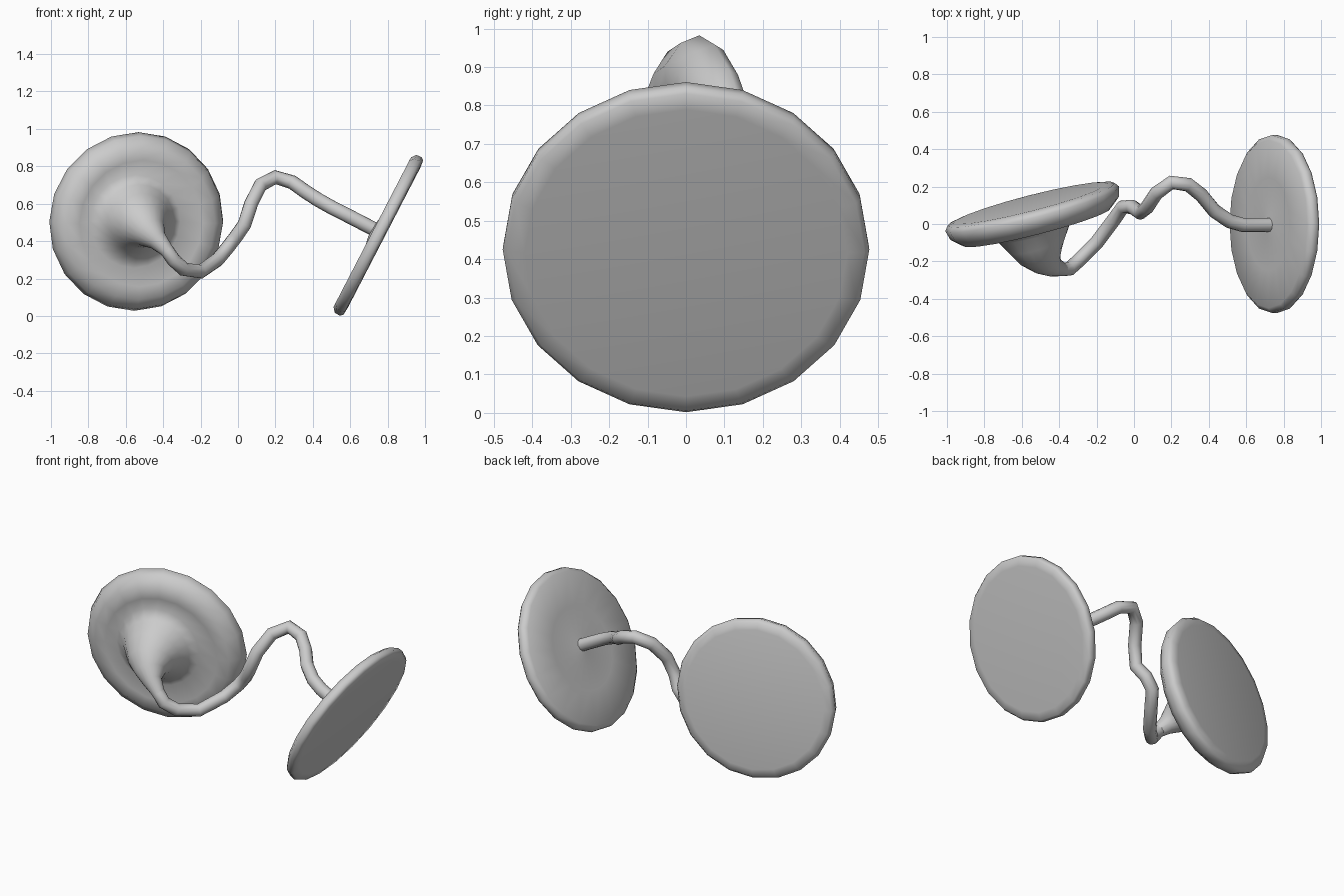
import bpy, bmesh, math
from mathutils import Vector

if "Cube" in bpy.data.objects:
    bpy.data.objects.remove(bpy.data.objects["Cube"])

SIDES = 20


def smooth(obj, angle):
    bpy.ops.object.select_all(action='DESELECT')
    obj.select_set(True)
    bpy.context.view_layer.objects.active = obj
    bpy.ops.object.shade_smooth_by_angle(angle=math.radians(angle))


def disc(name, profile, centre, normal, flare=()):
    """Lathe (radius, height) pairs along the normal from the flat face, then
    loft on through optional flare rings (centre, radius, direction)."""
    centre, normal = Vector(centre), Vector(normal).normalized()
    base = normal.to_track_quat('Z', 'Y')
    steps = [(centre + normal * h, r, normal) for r, h in profile]
    steps += [(Vector(c), r, Vector(d).normalized()) for c, r, d in flare]
    bm = bmesh.new()
    rings = []
    for c, r, d in steps:
        turn = normal.rotation_difference(d) @ base
        rings.append([bm.verts.new(c + turn @ Vector((
            r * math.cos(2 * math.pi * i / SIDES),
            r * math.sin(2 * math.pi * i / SIDES), 0))) for i in range(SIDES)])
    for a, b in zip(rings, rings[1:]):
        for i in range(SIDES):
            j = (i + 1) % SIDES
            bm.faces.new((a[i], a[j], b[j], b[i]))
    bm.faces.new(rings[0])
    bm.faces.new(rings[-1])
    bmesh.ops.recalc_face_normals(bm, faces=bm.faces)
    mesh = bpy.data.meshes.new(name)
    bm.to_mesh(mesh)
    bm.free()
    obj = bpy.data.objects.new(name, mesh)
    bpy.context.collection.objects.link(obj)
    smooth(obj, 65)


def tube(name, points, radius):
    """Round tube of constant radius through the points."""
    cu = bpy.data.curves.new(name, 'CURVE')
    cu.dimensions = '3D'
    cu.bevel_depth = radius
    cu.bevel_resolution = 3
    cu.use_fill_caps = True
    sp = cu.splines.new('POLY')
    sp.points.add(len(points) - 1)
    for p, co in zip(sp.points, points):
        p.co = (*co, 1)
    obj = bpy.data.objects.new(name, cu)
    bpy.context.collection.objects.link(obj)
    bpy.ops.object.select_all(action='DESELECT')
    obj.select_set(True)
    bpy.context.view_layer.objects.active = obj
    bpy.ops.object.convert(target='MESH')
    smooth(bpy.context.view_layer.objects.active, 60)


# Thick upright disc on the left, its front drawn out into a trumpet-shaped flare
disc("left_disc",
     [(0.42, 0), (0.462, 0.008), (0.48, 0.032), (0.465, 0.085),
      (0.41, 0.132), (0.34, 0.136)],
     (-0.552, 0.112, 0.508), (0.247, -0.963, -0.1),
     [((-0.55, -0.008, 0.505), 0.25, (0.25, -0.96, -0.1)),
      ((-0.535, -0.045, 0.505), 0.2, (0.25, -0.95, -0.15)),
      ((-0.52, -0.10, 0.495), 0.165, (0.28, -0.92, -0.25)),
      ((-0.50, -0.15, 0.475), 0.13, (0.4, -0.8, -0.45)),
      ((-0.47, -0.195, 0.445), 0.09, (0.5, -0.6, -0.6)),
      ((-0.43, -0.23, 0.405), 0.055, (0.7, -0.4, -0.6)),
      ((-0.38, -0.242, 0.35), 0.037, (0.65, 0, -0.75))])

# Thinner leaning disc on the right, flat face outwards
disc("right_disc",
     [(0.42, 0), (0.465, 0.004), (0.477, 0.02), (0.475, 0.05),
      (0.45, 0.07), (0.25, 0.07), (0.08, 0.07), (0.03, 0.078)],
     (0.78, 0, 0.416), (-0.888, 0, 0.46))

# Bent rod joining the discs
tube("rod", [(-0.43, -0.23, 0.405), (-0.38, -0.242, 0.35), (-0.345, -0.24, 0.30),
             (-0.29, -0.19, 0.25), (-0.20, -0.10, 0.237), (-0.11, 0.02, 0.30),
             (-0.06, 0.09, 0.36), (-0.01, 0.092, 0.425), (0.035, 0.06, 0.49),
             (0.07, 0.09, 0.60), (0.12, 0.165, 0.70), (0.20, 0.222, 0.742),
             (0.29, 0.21, 0.715), (0.36, 0.155, 0.665), (0.43, 0.07, 0.62),
             (0.51, 0.015, 0.575), (0.58, -0.005, 0.54), (0.725, -0.005, 0.465)],
     0.038)
